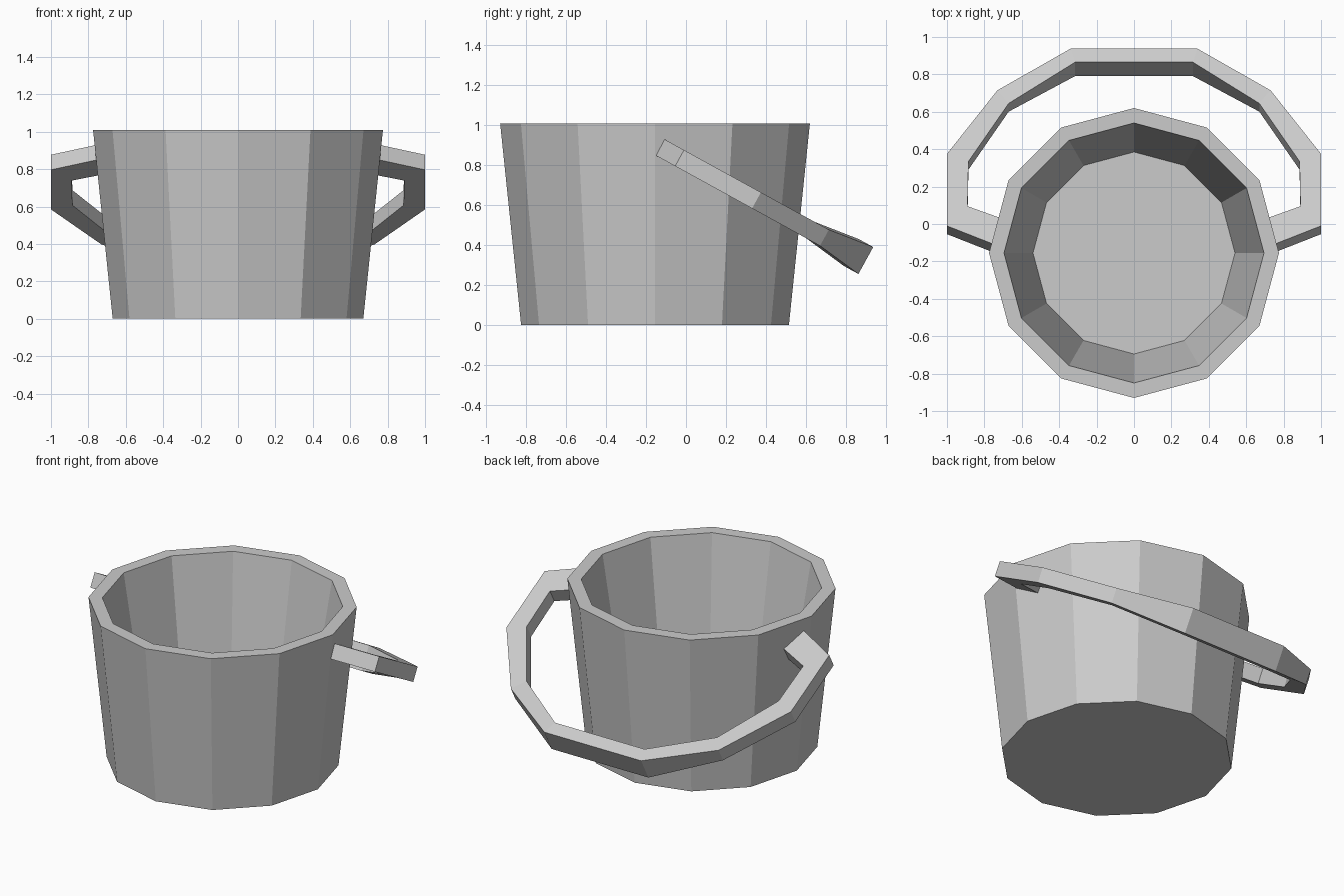
import bpy, bmesh
from math import cos, sin, pi

if "Cube" in bpy.data.objects:
    bpy.data.objects.remove(bpy.data.objects["Cube"])

CY = -0.155      # bucket axis in y
SIDES = 12


def make_object(name, bm):
    bmesh.ops.recalc_face_normals(bm, faces=bm.faces[:])
    mesh = bpy.data.meshes.new(name)
    bm.to_mesh(mesh)
    bm.free()
    obj = bpy.data.objects.new(name, mesh)
    bpy.context.collection.objects.link(obj)
    return obj


def bridge(bm, a, b):
    n = len(a)
    for i in range(n):
        j = (i + 1) % n
        bm.faces.new((a[i], a[j], b[j], b[i]))


# Bucket: twelve-sided tapered shell (radius, height), outside bottom to inside floor
bm = bmesh.new()
profile = [(0.67, 0.0), (0.775, 1.01), (0.695, 1.01), (0.54, 0.09)]
rings = [[bm.verts.new((r * cos(2 * pi * i / SIDES), CY + r * sin(2 * pi * i / SIDES), z))
          for i in range(SIDES)] for r, z in profile]
for a, b in zip(rings, rings[1:]):
    bridge(bm, a, b)
bm.faces.new(rings[0])
bm.faces.new(rings[-1])
make_object("bucket", bm)

# Handle: tilted hoop, half outline mirrored; (outer x, y, inner x, y, half thickness)
half = [(0.72, -0.12, 0.68, 0.02, 0.046),
        (1.00, -0.01, 0.89, 0.095, 0.046),
        (1.00, 0.375, 0.885, 0.335, 0.046),
        (0.73, 0.715, 0.67, 0.645, 0.046),
        (0.34, 0.937, 0.315, 0.865, 0.077)]
path = [(s, p) for s, pts in ((1, half), (-1, half[::-1])) for p in pts]


def tilted(x, y_top, h, side):
    """Point on the upper (+1) or lower (-1) face of the tilted hoop."""
    y = y_top - 0.482 * h
    z = 0.893 - 0.55 * (y + 0.135)
    return (x, y + side * 0.482 * h, z + side * 0.876 * h)


bm = bmesh.new()
sections = []
for s, (ox, oy, ix, iy, h) in path:
    sections.append([bm.verts.new(tilted(s * x, y, h, k))
                     for x, y, k in ((ox, oy, 1), (ix, iy, 1), (ix, iy, -1), (ox, oy, -1))])
for a, b in zip(sections, sections[1:]):
    bridge(bm, a, b)
bm.faces.new(sections[0])
bm.faces.new(sections[-1])
make_object("handle", bm)
